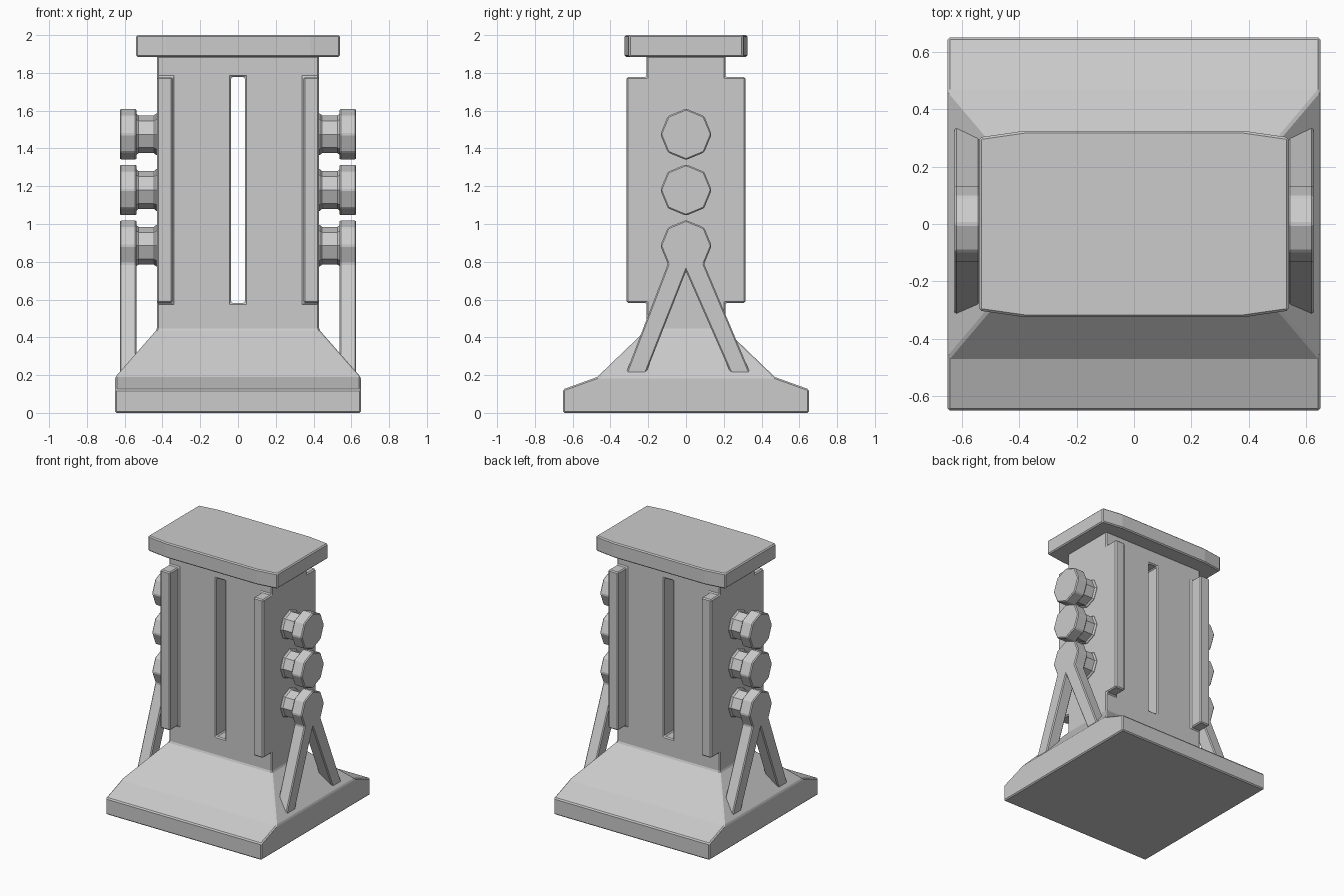
import bpy, bmesh, math

if "Cube" in bpy.data.objects:
    bpy.data.objects.remove(bpy.data.objects["Cube"])


def finish(name, bm, bevel=0.01, mirror=False):
    bmesh.ops.recalc_face_normals(bm, faces=bm.faces)
    me = bpy.data.meshes.new(name)
    bm.to_mesh(me)
    bm.free()
    ob = bpy.data.objects.new(name, me)
    bpy.context.collection.objects.link(ob)
    if bevel:
        mod = ob.modifiers.new("bevel", 'BEVEL')
        mod.width = bevel
        mod.segments = 1
        mod.limit_method = 'ANGLE'
        mod.angle_limit = math.radians(30)
    if mirror:
        ob.modifiers.new("mirror", 'MIRROR').use_mirror_merge = False
    return ob


def loft(name, rings, **kw):
    """Join equal-length rings of points and cap both ends."""
    bm = bmesh.new()
    vs = [[bm.verts.new(p) for p in r] for r in rings]
    n = len(vs[0])
    for a, b in zip(vs, vs[1:]):
        for i in range(n):
            j = (i + 1) % n
            bm.faces.new((a[i], a[j], b[j], b[i]))
    bm.faces.new(vs[0])
    bm.faces.new(vs[-1])
    return finish(name, bm, **kw)


def octagon(r, z):
    return [(r * math.sin(k * math.pi / 4), z + r * math.cos(k * math.pi / 4))
            for k in range(8)]


def along_x(outline, x):
    return [(x, y, z) for y, z in outline]


# Tower: block grid with a through slot and four corner rails, base flared out
X = [-0.43, -0.347, -0.037, 0.037, 0.347, 0.43]
Y = [-0.315, -0.21, 0.21, 0.315]
Z = [0, 0.125, 0.19, 0.44, 0.583, 1.777, 1.89]


def solid(i, j, k):
    if not (0 <= i < 5 and 0 <= j < 3 and 0 <= k < 6):
        return False
    if j != 1:
        return k == 4 and i in (0, 4)
    return not (k == 4 and i == 2)


bm = bmesh.new()
verts = {}


def vert(c):
    if c not in verts:
        x, y, z = X[c[0]], Y[c[1]], Z[c[2]]
        if c[2] <= 2:
            x *= 0.65 / 0.43
            y *= (0.65 if c[2] < 2 else 0.47) / 0.21
        verts[c] = bm.verts.new((x, y, z))
    return verts[c]


for i in range(5):
    for j in range(3):
        for k in range(6):
            if not solid(i, j, k):
                continue
            for axis in range(3):
                for side in (0, 1):
                    nb = [i, j, k]
                    nb[axis] += 2 * side - 1
                    if solid(*nb):
                        continue
                    quad = []
                    for u, v in ((0, 0), (1, 0), (1, 1), (0, 1)):
                        c = [i, j, k]
                        c[axis] += side
                        c[(axis + 1) % 3] += u
                        c[(axis + 2) % 3] += v
                        quad.append(vert(tuple(c)))
                    bm.faces.new(quad)
bmesh.ops.recalc_face_normals(bm, faces=bm.faces)
bmesh.ops.dissolve_limit(bm, angle_limit=0.01, verts=bm.verts, edges=bm.edges)
finish("tower_body", bm, bevel=0.008)

# Cap plate with slightly bowed front and back
half = [(-0.54, -0.302), (-0.38, -0.325), (0.38, -0.325), (0.54, -0.302)]
plate = half + [(-x, -y) for x, y in half]
loft("cap_plate", [[(x, y, z) for x, y in plate] for z in (1.885, 2.0)], bevel=0.008)

# Octagonal side bolts; the lowest head grows into a forked brace
for n, z in enumerate((1.475, 1.18, 0.885)):
    neck = ((0.42, 0.11), (0.433, 0.11), (0.445, 0.1), (0.527, 0.1), (0.545, 0.115))
    loft(f"bolt_neck_{n + 1}", [along_x(octagon(r, z), x) for x, r in neck],
         bevel=0, mirror=True)
    head = octagon(0.136, z)
    name = f"bolt_head_{n + 1}"
    if n == 2:
        head = (head[:4] + [(0.355, 0.175), (0.252, 0.175)] + [head[4]]
                + [(-0.226, 0.175), (-0.331, 0.175)] + head[5:])
        name = "forked_brace"
    loft(name, [along_x(head, x) for x in (0.537, 0.626)], bevel=0.007, mirror=True)
